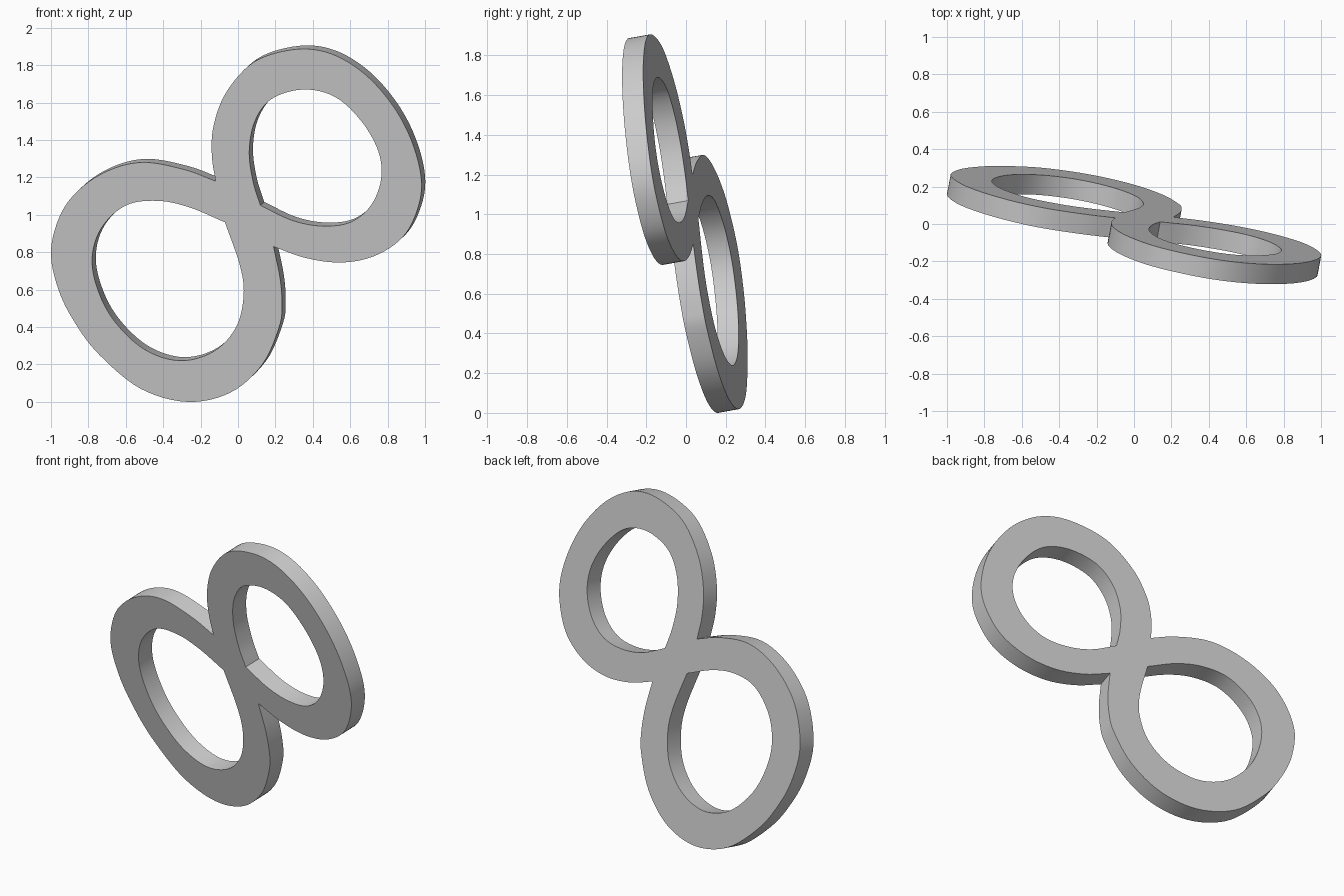
import bpy, bmesh
from mathutils import Vector

if "Cube" in bpy.data.objects:
    bpy.data.objects.remove(bpy.data.objects["Cube"])

# Outline profiles of the front face as (x, z); each span runs corner to corner
outer_low = [(-.12, 1.18), (-.28, 1.24), (-.49, 1.28), (-.66, 1.25), (-.82, 1.16), (-.94, 1.02),
             (-1, .81), (-.96, .60), (-.87, .42), (-.74, .25), (-.52, .07), (-.27, 0),
             (-.04, .05), (.13, .20), (.22, .40), (.235, .52), (.225, .66), (.19, .83)]
outer_high = [(.19, .83), (.36, .77), (.55, .745), (.73, .78), (.88, .88), (.96, 1.03),
              (.98, 1.19), (.93, 1.39), (.83, 1.58), (.68, 1.75), (.50, 1.86), (.31, 1.885),
              (.09, 1.82), (-.06, 1.66), (-.13, 1.48), (-.14, 1.32), (-.12, 1.18)]
hole_low = [(-.07, .96), (-.26, 1.04), (-.43, 1.075), (-.60, 1.05), (-.73, .93), (-.78, .77),
            (-.75, .60), (-.66, .43), (-.50, .28), (-.31, .22), (-.13, .27), (-.01, .40),
            (.03, .57), (.01, .73), (-.07, .96)]
hole_high = [(.12, 1.05), (.08, 1.18), (.06, 1.34), (.09, 1.50), (.18, 1.62), (.35, 1.67),
             (.52, 1.63), (.66, 1.50), (.75, 1.34), (.765, 1.19), (.71, 1.05), (.60, .96),
             (.45, .94), (.29, .97), (.12, 1.05)]


def smooth_span(points, steps=6):
    """Catmull-Rom through the points, leaving off the last one."""
    p = [Vector(q) for q in points]
    p = [2 * p[0] - p[1]] + p + [2 * p[-1] - p[-2]]
    out = []
    for a, b, c, d in zip(p, p[1:], p[2:], p[3:]):
        for i in range(steps):
            t = i / steps
            out.append(0.5 * (2 * b + (c - a) * t + (2 * a - 5 * b + 4 * c - d) * t**2
                              + (3 * b - a - 3 * c + d) * t**3))
    return out


def add_loop(bm, loop):
    # lay the profile onto the tilted front plane
    vs = [bm.verts.new((x, -.055 - .185 * x - .175 * (z - .95), z)) for x, z in loop]
    return [bm.edges.new((a, b)) for a, b in zip(vs, vs[1:] + vs[:1])]


# Flat figure-eight face with two holes, extruded along its normal
bm = bmesh.new()
edges = []
for loop in (smooth_span(outer_low) + smooth_span(outer_high),
             smooth_span(hole_low), smooth_span(hole_high)):
    edges += add_loop(bm, loop)
bmesh.ops.triangle_fill(bm, edges=edges, use_beauty=True, use_dissolve=False,
                        normal=(-.185, -1, -.175))
ext = bmesh.ops.extrude_face_region(bm, geom=bm.faces[:], use_keep_orig=True)
moved = [g for g in ext["geom"] if isinstance(g, bmesh.types.BMVert)]
bmesh.ops.translate(bm, verts=moved, vec=(.02, .106, .019))
bmesh.ops.recalc_face_normals(bm, faces=bm.faces[:])

mesh = bpy.data.meshes.new("double_ring")
bm.to_mesh(mesh)
bm.free()
ring = bpy.data.objects.new("double_ring", mesh)
bpy.context.collection.objects.link(ring)
bpy.context.view_layer.objects.active = ring
ring.select_set(True)
bpy.ops.object.shade_smooth_by_angle()
